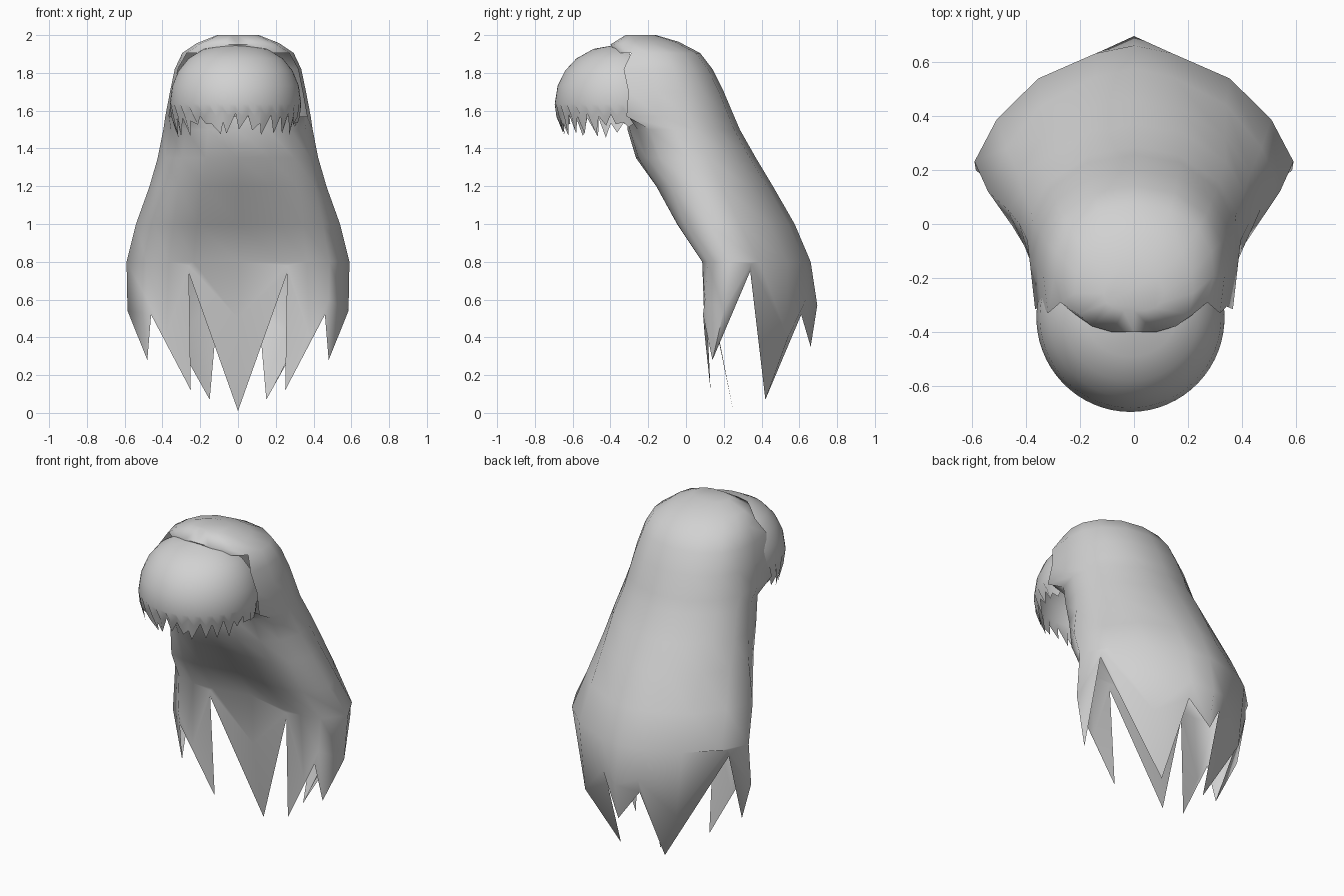
import bpy, math, random

if "Cube" in bpy.data.objects:
    bpy.data.objects.remove(bpy.data.objects["Cube"])

random.seed(7)
hair = bpy.data.materials.new("hair grey")
hair.diffuse_color = (0.64, 0.64, 0.64, 1)
hair.use_nodes = True
hair.node_tree.nodes["Principled BSDF"].inputs["Base Color"].default_value = hair.diffuse_color


def make_mesh(name, verts, faces):
    me = bpy.data.meshes.new(name)
    me.from_pydata(verts, [], faces)
    me.materials.append(hair)
    ob = bpy.data.objects.new(name, me)
    bpy.context.collection.objects.link(ob)
    bpy.context.view_layer.objects.active = ob
    ob.select_set(True)
    bpy.ops.object.mode_set(mode='EDIT')
    bpy.ops.mesh.select_all(action='SELECT')
    bpy.ops.mesh.normals_make_consistent(inside=False)
    bpy.ops.object.mode_set(mode='OBJECT')
    bpy.ops.object.shade_smooth_by_angle(angle=math.radians(85))
    ob.select_set(False)
    return ob


def mirror_ring(half):
    # half ring runs from back centre to front centre on the +x side
    return half + [(-x, y, z) for x, y, z in half[-2:0:-1]]


def bridge(rows, n, closed):
    faces = []
    for r in range(rows - 1):
        for c in range(n if closed else n - 1):
            d = (c + 1) % n
            faces.append((r * n + c, r * n + d, (r + 1) * n + d, (r + 1) * n + c))
    return faces


# half cross-sections: (width factor, depth factor, 0 = front, 1 = back)
LOW = [(0, 1), (.24, .95), (.6, .79), (.86, .53), (1, .26), (.82, .06), (.62, .01), (.4, .02), (0, .1)]
NECK = [(0, 1), (.42, .95), (.8, .78), (.96, .6), (1, .42), (.9, .2), (.7, .09), (.4, .02), (0, 0)]
CAP = [(0, 1), (.45, .95), (.8, .78), (.97, .56), (1, .3), (.95, 0), (.9, .02), (.5, .02), (0, .02)]
CROWN = [(0, 1), (.45, .95), (.8, .8), (.97, .6), (1, .4), (.92, .18), (.7, .06), (.36, 0), (0, 0)]


def level(z, front, back, width, a, b=None, mix=0, tilt=0):
    out = []
    for p, q in zip(a, b or a):
        u, t = p[0] + (q[0] - p[0]) * mix, p[1] + (q[1] - p[1]) * mix
        out.append((u * width, front + t * (back - front), z - tilt * (1 - t)))
    return out


# long hair: hem of pointed locks, body, neck, head and crown
halves = [
    [(0, .66, .35), (.11, .61, .52), (.15, .42, .07), (.53, .34, .75), (.48, .14, .28),
     (.46, .09, .52), (.25, .13, .12), (.26, .1, .74), (0, .25, .01)],
    [(0, .695, .57), (.12, .64, .61), (.31, .54, .4), (.525, .345, .79), (.585, .2, .54),
     (.48, .1, .6), (.38, .1, .4), (.26, .1, .78), (0, .15, .5)],
    level(.8, .08, .66, .59, LOW),
    level(1.0, -.06, .575, .54, LOW, NECK, .15),
    level(1.2, -.17, .46, .468, LOW, NECK, .6),
    level(1.35, -.265, .37, .425, NECK),
    level(1.5, -.31, .285, .395, NECK),
    level(1.57, -.315, .255, .385, CAP),
    level(1.7, -.305, .2, .36, CAP),
    level(1.82, -.33, .14, .335, CAP),
    level(1.905, -.37, .075, .295, CROWN),
    level(1.965, -.4, -.04, .22, CROWN, tilt=.015),
    level(2.0, -.32, -.16, .11, CROWN),
]
rings = [mirror_ring(h) for h in halves]
n = len(rings[0])
verts = [v for r in rings for v in r]
faces = []
for i, f in enumerate(bridge(len(rings), n, True)):
    # the head is open where the fringe covers it
    if not (7 <= i // n <= 9 and 5 <= i % n <= 10):
        faces.append(f)
faces.append(tuple(range(len(verts) - n, len(verts))))
make_mesh("long_hair", verts, faces)

# fringe: half dome with a ragged, pointed hem
cols = 37
verts = []
angles = [math.radians(-104 + 208 * c / (cols - 1)) for c in range(cols)]


def dome_point(a, rx, ry, z):
    return (-.013 + .348 * rx * math.sin(a), -.345 - .35 * ry * math.cos(a), z)


for e in (88, 68, 50, 34, 18, 0):
    e = math.radians(e)
    for a in angles:
        verts.append(dome_point(a, math.cos(e) ** .75, math.cos(e) ** .9, 1.635 + .315 * math.sin(e)))
for c, a in enumerate(angles):
    k = .98 if c % 2 else .96
    verts.append(dome_point(a, k, k, 1.57 if c % 2 else 1.61))
for c, a in enumerate(angles):
    if c % 2:
        p = dome_point(a + random.uniform(-.07, .07), .9, .88, random.uniform(1.455, 1.53))
    else:
        p = dome_point(a, .95, .95, random.uniform(1.53, 1.6))
    verts.append(p)
make_mesh("fringe", verts, bridge(8, cols, False))
